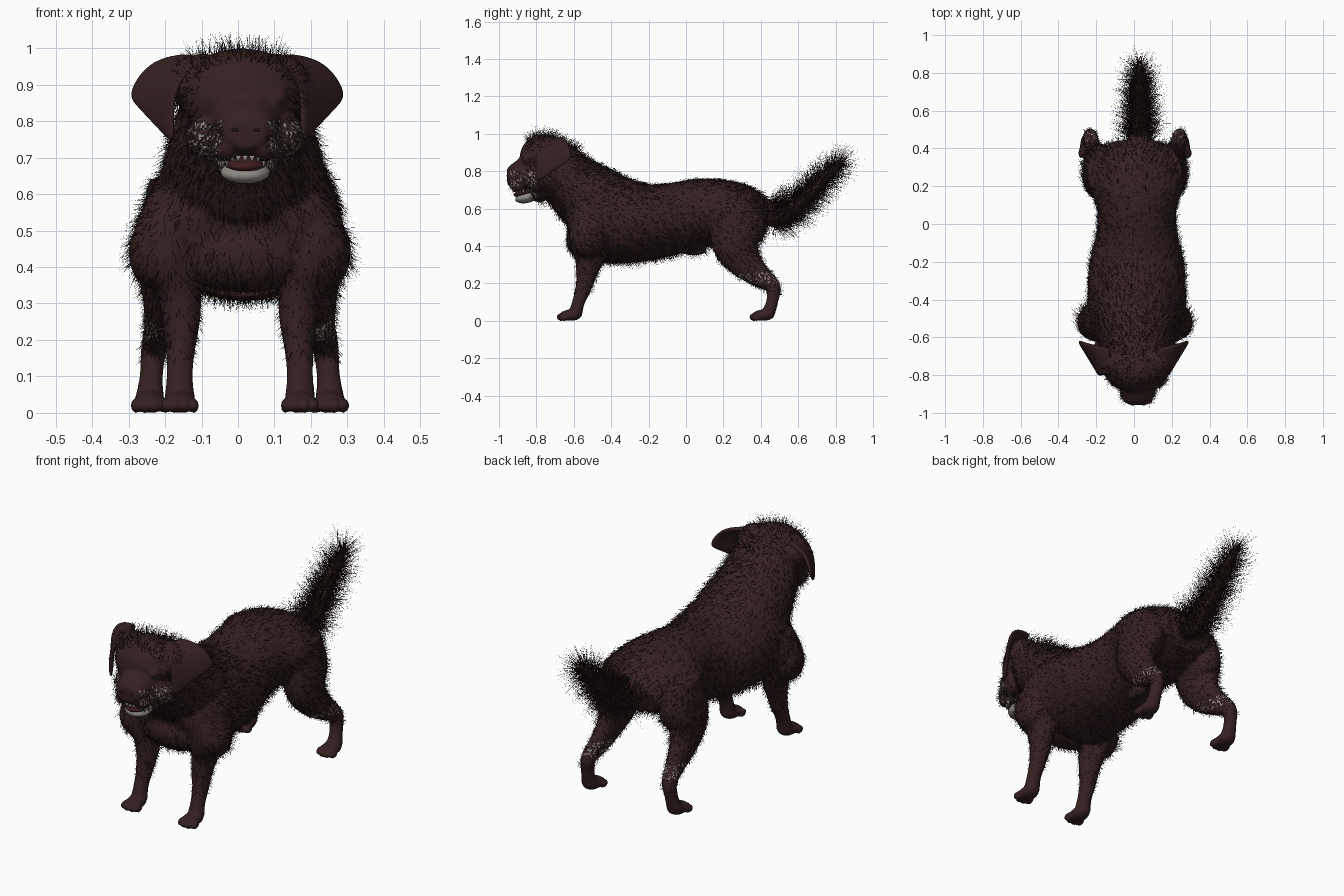
import bpy, bmesh, math, random
from mathutils import Vector, Matrix

random.seed(4)
if "Cube" in bpy.data.objects:
    bpy.data.objects.remove(bpy.data.objects["Cube"])


def material(name, rgb, rough=0.8):
    m = bpy.data.materials.new(name)
    m.use_nodes = True
    m.diffuse_color = (*rgb, 1)
    bsdf = m.node_tree.nodes["Principled BSDF"]
    bsdf.inputs["Base Color"].default_value = (*rgb, 1)
    bsdf.inputs["Roughness"].default_value = rough
    return m


BROWN = material("dark brown coat", (0.036, 0.015, 0.015))
DARK = material("black brown fur", (0.014, 0.007, 0.007))
GREY = material("pale grey", (0.28, 0.26, 0.23))
MOUTH = material("mouth dark red", (0.05, 0.012, 0.012))


def finish(bm, name, mats, smooth=True):
    mesh = bpy.data.meshes.new(name)
    bm.to_mesh(mesh)
    bm.free()
    obj = bpy.data.objects.new(name, mesh)
    bpy.context.collection.objects.link(obj)
    for m in mats:
        mesh.materials.append(m)
    mesh.polygons.foreach_set("use_smooth", [smooth] * len(mesh.polygons))
    return obj


def ball(bm, centre, radii, tilt=0):
    mat = Matrix.Translation(centre) @ Matrix.Rotation(tilt, 4, "X") @ Matrix.Diagonal((*radii, 1))
    bmesh.ops.create_uvsphere(bm, u_segments=24, v_segments=14, radius=1, matrix=mat)


def spline(points, steps=5):
    """Smooth interpolation of tuples of any length."""
    pts = [Vector(p) for p in points]
    pts = [2 * pts[0] - pts[1]] + pts + [2 * pts[-1] - pts[-2]]
    out = []
    for a, b, c, d in zip(pts, pts[1:], pts[2:], pts[3:]):
        for i in range(steps):
            t = i / steps
            out.append(b + 0.5 * t * (c - a + t * (2 * a - 5 * b + 4 * c - d + t * (3 * (b - c) + d - a))))
    return out + [pts[-2]]


def limb(bm, points, sides=24):
    """Loft ellipses along a path of (x, y, z, half width, half depth)."""
    pts = spline(points)
    centres = [Vector(p[:3]) for p in pts]
    rings = []
    for i, (c, p) in enumerate(zip(centres, pts)):
        tangent = centres[min(i + 1, len(pts) - 1)] - centres[max(i - 1, 0)]
        up = Vector((1, 0, 0)).cross(tangent).normalized()
        side = tangent.cross(up).normalized()
        rings.append([bm.verts.new(c + side * p[3] * math.cos(a) + up * p[4] * math.sin(a))
                      for a in (math.tau * k / sides for k in range(sides))])
    for r, s in zip(rings, rings[1:]):
        for k in range(sides):
            bm.faces.new((r[k], r[k - 1], s[k - 1], s[k]))
    bm.faces.new(rings[0])
    bm.faces.new(rings[-1][::-1])


bm = bmesh.new()
MID = 0.015

# Trunk, from rump to breast
limb(bm, [(MID, *p) for p in (
    (.43, .55, .14, .08), (.34, .57, .22, .14), (.22, .58, .25, .17), (.08, .575, .21, .185),
    (-.05, .55, .215, .19), (-.2, .527, .25, .205), (-.35, .535, .26, .23), (-.48, .545, .26, .22),
    (-.58, .51, .235, .15), (-.63, .5, .16, .09))], 32)
ball(bm, (MID, -.54, .44), (.2, .1, .11))
ball(bm, (MID, .04, .375), (.03, .07, .025))

# Neck, skull, muzzle, lips, chin and closed eyelids
limb(bm, [(MID, *p) for p in (
    (-.36, .6, .22, .17), (-.5, .65, .225, .19), (-.6, .73, .205, .165),
    (-.68, .82, .18, .14), (-.74, .87, .15, .12))], 32)
ball(bm, (.01, -.76, .87), (.17, .13, .13))
limb(bm, [(.022, *p) for p in (
    (-.78, .82, .12, .11), (-.87, .785, .092, .085), (-.93, .772, .077, .062), (-.957, .77, .05, .042))])
ball(bm, (.02, -.785, .69), (.085, .06, .055))
for s in (-1, 1):
    ball(bm, (.005 + s * .1, -.73, .9), (.095, .085, .085))
    ball(bm, (.02 + s * .052, -.885, .735), (.042, .06, .045), .3)
    ball(bm, (.02 + s * .08, -.855, .865), (.036, .022, .024))
    ball(bm, (.02 + s * .1, -.79, .76), (.06, .08, .07))

# Tail core
limb(bm, [(.03, *p) for p in (
    (.32, .62, .1, .08), (.42, .585, .075, .07), (.49, .56, .055, .06), (.56, .59, .048, .05),
    (.65, .67, .042, .042), (.75, .775, .032, .032), (.84, .86, .014, .014))])


def paw(x, y):
    ball(bm, (x, y, .03), (.045, .06, .03))
    for k in (-1.5, -.5, .5, 1.5):
        ball(bm, (x + k * .026, y - .055 + abs(k) * .012, .02), (.014, .028, .021))


# Legs and paws on both sides
for s in (-1, 1):
    limb(bm, [(.005 + s * x, *p) for x, *p in (
        (.17, -.48, .56, .09, .12), (.2, -.52, .45, .095, .105), (.17, -.515, .35, .065, .085),
        (.16, -.53, .26, .052, .058), (.163, -.55, .17, .04, .042), (.165, -.575, .1, .036, .034),
        (.165, -.59, .04, .042, .036))])
    ball(bm, (.005 + s * .235, -.52, .44), (.07, .09, .1))
    paw(.005 + s * .165, -.617)
    limb(bm, [(.005 + s * x, *p) for x, *p in (
        (.15, .27, .62, .1, .13), (.18, .275, .5, .095, .15), (.2, .27, .4, .08, .125),
        (.21, .32, .31, .056, .09), (.22, .395, .24, .042, .062), (.235, .465, .18, .036, .04),
        (.243, .46, .1, .032, .032), (.247, .44, .04, .04, .036))])
    paw(.005 + s * .247, .413)

body = finish(bm, "dog_body", [BROWN, GREY])
bpy.context.view_layer.objects.active = body
remesh = body.modifiers.new("fuse", "REMESH")
remesh.mode = "VOXEL"
remesh.voxel_size = 0.008
remesh.use_smooth_shade = True
soften = body.modifiers.new("soften", "SMOOTH")
soften.factor = 0.5
soften.iterations = 4
for m in list(body.modifiers):
    bpy.ops.object.modifier_apply(modifier=m.name)


def bare(p, n):
    """Hairless patch on the front of the left hind leg, above the hock."""
    return p.x > .2 and .2 < p.z < .255 and .28 < p.y < .42 and n.y < -.45


def flecked(p):
    """Zones where grey shows through: lips, cheeks and hocks."""
    if p.y < -.8:
        return p.z < .8 and p.y > -.94 and abs(p.x - .02) > .06
    return p.y > .28 and .2 < p.z < .26


for f in body.data.polygons:
    grey = bare(f.center, f.normal) or (flecked(f.center) and random.random() < .22)
    f.material_index = int(grey)

# Folded ears
for side, s in (("right", -1), ("left", 1)):
    bm = bmesh.new()
    a, b, c, d = (Vector(p) for p in (
        (.115, -.8, .955), (.12, -.655, .98), (.3, -.61, .865), (.172, -.805, .73)))
    n = 4
    grid = []
    for i in range(n + 1):
        u = i / n
        row = []
        for j in range(n + 1):
            v = j / n
            p = a.lerp(b, u).lerp(d.lerp(c, u), v)
            bulge = math.sin(math.pi * v) * .035
            p += Vector((bulge * .8, 0, bulge))
            row.append(bm.verts.new((s * p.x - .002, p.y, p.z)))
        grid.append(row)
    for i in range(n):
        for j in range(n):
            bm.faces.new((grid[i][j], grid[i + 1][j], grid[i + 1][j + 1], grid[i][j + 1]))
    ear = finish(bm, side + "_ear", [BROWN])
    thick = ear.modifiers.new("thickness", "SOLIDIFY")
    thick.thickness = .022
    thick.offset = 0
    sub = ear.modifiers.new("rounding", "SUBSURF")
    sub.levels = sub.render_levels = 2

# Open mouth: lower jaw, tongue, teeth
bm = bmesh.new()
ball(bm, (.02, -.852, .66), (.068, .062, .03), .2)
finish(bm, "lower_jaw", [GREY])
bm = bmesh.new()
ball(bm, (.02, -.866, .684), (.055, .058, .02), .2)
finish(bm, "tongue", [MOUTH])
bm = bmesh.new()
for k in range(-5, 6):
    t = k * .27
    x, y = .02 + .07 * math.sin(t), -.855 - .068 * math.cos(t)
    size = .034 if abs(k) > 2 else .018
    bmesh.ops.create_cone(bm, segments=8, radius1=.002, radius2=.008, depth=size, cap_ends=True,
                          matrix=Matrix.Translation((x, y, .706 - size / 2)))
finish(bm, "teeth", [GREY])

# Nostrils
bm = bmesh.new()
for s in (-1, 1):
    ball(bm, (.022 + s * .03, -.956, .776), (.01, .005, .005))
finish(bm, "nostrils", [DARK])


def coat(p, n):
    """Strand length, lie direction and material for a root point."""
    shade = int(random.random() < .13)
    if p.y > .44 and p.z > .47:
        return .125, Vector((0, .4, .4)), int(random.random() < .45)
    if p.y < -.8 and p.z < .8:
        return (.032 if abs(p.x - .02) > .055 else 0), Vector((0, .4, -.5)), random.choice((0, 1, 2, 2))
    if p.z < .14 or p.y < -.85 or bare(p, n):
        return 0, n, 0
    if p.z < .32 and abs(p.x) > .09:
        return .026, Vector((0, .6, -.8)), shade
    if p.z > .9:
        return (.06 if abs(p.x) < .13 else .02), Vector((0, .3, .2)), shade
    length = .055 if p.y < -.45 and p.z > .4 else .04
    return length, Vector((0, .9, -.7)), shade


# Fur strands rooted on the body, denser on tail and cheeks
faces = [(f.center.copy(), f.normal.copy()) for f in body.data.polygons]
tail = [f for f in faces if f[0].y > .46 and f[0].z > .47]
cheeks = [f for f in faces if f[0].y < -.8 and f[0].z < .8]
roots = random.choices(faces, k=25000) + random.choices(tail, k=3400) + random.choices(cheeks, k=700)
bm = bmesh.new()
for root, normal in roots:
    length, lie, index = coat(root, normal)
    if not length:
        continue
    jitter = Vector([random.uniform(-.45, .45) for _ in range(3)])
    way = (normal * .8 + lie + jitter).normalized()
    side = way.cross(Vector([random.uniform(-1, 1) for _ in range(3)])).normalized() * .0009
    base = root + Vector([random.uniform(-.004, .004) for _ in range(3)])
    tip = base + way * length * random.uniform(.2, 1.1)
    face = bm.faces.new([bm.verts.new(v) for v in (base - side, base + side, tip)])
    face.material_index = index
finish(bm, "fur_strands", [BROWN, DARK, GREY], False)
